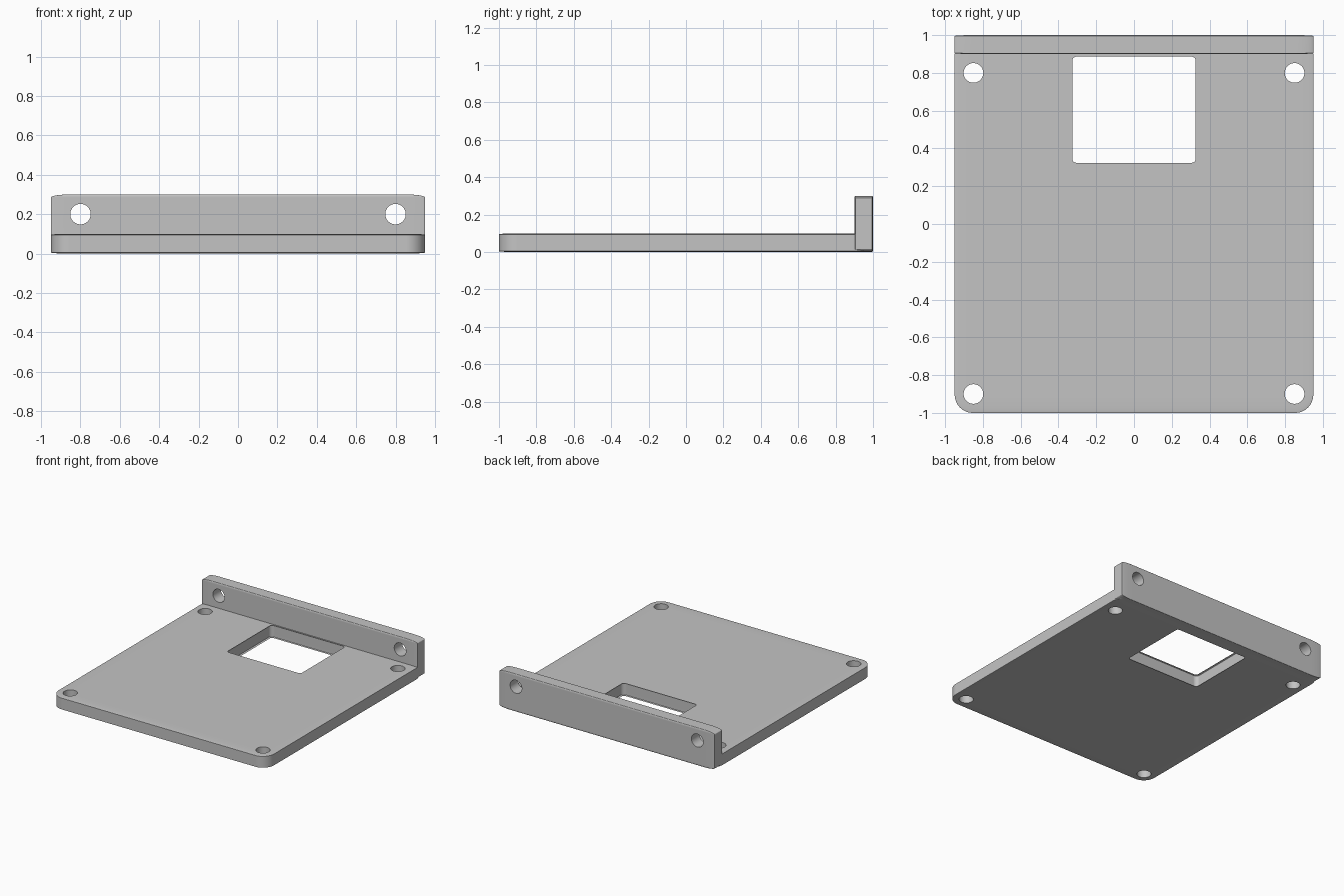
import bpy
import bmesh
import math
from mathutils import Matrix, Vector

if "Cube" in bpy.data.objects:
    bpy.data.objects.remove(bpy.data.objects["Cube"], do_unlink=True)


def add_object(name, bm):
    mesh = bpy.data.meshes.new(name)
    bm.to_mesh(mesh)
    bm.free()
    obj = bpy.data.objects.new(name, mesh)
    bpy.context.collection.objects.link(obj)
    return obj


def rounded_block(name, low, high):
    """Unit cube with softened edges, stretched between two corners."""
    low, high = Vector(low), Vector(high)
    bm = bmesh.new()
    bmesh.ops.create_cube(bm, size=1)
    bmesh.ops.bevel(bm, geom=bm.edges[:], offset=0.05, segments=8,
                    profile=0.5, affect='EDGES')
    bmesh.ops.scale(bm, vec=high - low, verts=bm.verts)
    bmesh.ops.translate(bm, vec=(low + high) / 2, verts=bm.verts)
    return add_object(name, bm)


def hole_cutter(name, centre, tilt=0):
    bm = bmesh.new()
    matrix = Matrix.Translation(centre) @ Matrix.Rotation(tilt, 4, 'X')
    bmesh.ops.create_cone(bm, cap_ends=True, segments=40, radius1=0.052,
                          radius2=0.052, depth=0.3, matrix=matrix)
    return add_object(name, bm)


def combine(target, other, operation):
    mod = target.modifiers.new(operation.title(), 'BOOLEAN')
    mod.operation = operation
    mod.solver = 'EXACT'
    mod.object = other
    bpy.context.view_layer.objects.active = target
    bpy.ops.object.modifier_apply(modifier=mod.name)
    bpy.data.objects.remove(other, do_unlink=True)


# Base plate and upright flange
bracket = rounded_block("mounting_bracket", (-0.95, -1, 0), (0.95, 0.99, 0.1))
flange = rounded_block("rear_flange", (-0.95, 0.9, 0.001), (0.95, 1, 0.3))

# Window with a slightly undercut rim
window = rounded_block("window_cutter", (-0.339, 0.312, -0.001),
                       (0.339, 0.898, 0.101))
combine(bracket, window, 'DIFFERENCE')

# Screw holes, mirrored left and right
for side in (-1, 1):
    for y in (-0.9, 0.8):
        combine(bracket, hole_cutter("plate_hole", (side * 0.85, y, 0.05)),
                'DIFFERENCE')
    combine(flange, hole_cutter("flange_hole", (side * 0.8, 0.95, 0.2),
                                math.pi / 2), 'DIFFERENCE')

combine(bracket, flange, 'UNION')

# Plain grey finish
grey = bpy.data.materials.new("plain_grey")
grey.use_nodes = True
colour = (0.55, 0.55, 0.55, 1)
grey.diffuse_color = colour
grey.node_tree.nodes["Principled BSDF"].inputs["Base Color"].default_value = colour
bracket.data.materials.clear()
bracket.data.materials.append(grey)
for face in bracket.data.polygons:
    face.material_index = 0

# Smooth rounding with crisp rims
bpy.ops.object.select_all(action='DESELECT')
bracket.select_set(True)
bpy.context.view_layer.objects.active = bracket
bpy.ops.object.shade_smooth_by_angle(angle=math.radians(30))
normals = bracket.modifiers.new("Flat Face Normals", 'WEIGHTED_NORMAL')
normals.keep_sharp = True
